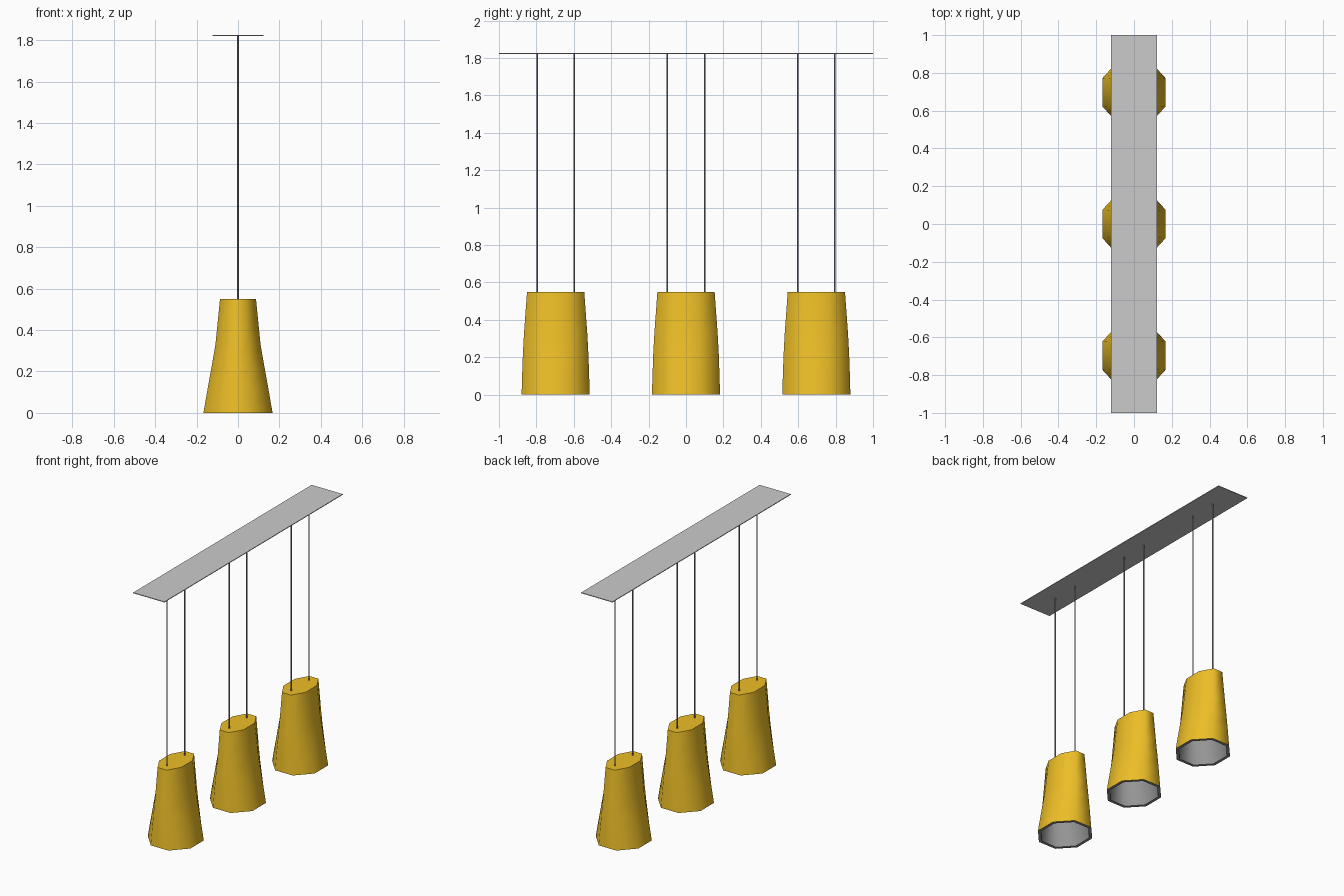
import bpy, bmesh, math

if "Cube" in bpy.data.objects:
    bpy.data.objects.remove(bpy.data.objects["Cube"])

yellow = bpy.data.materials.new("yellow")
yellow.diffuse_color = (0.85, 0.52, 0.02, 1)
yellow.use_nodes = True
yellow.node_tree.nodes["Principled BSDF"].inputs["Base Color"].default_value = yellow.diffuse_color
grey = bpy.data.materials.new("grey")
grey.diffuse_color = (0.3, 0.3, 0.3, 1)
grey.use_nodes = True
grey.node_tree.nodes["Principled BSDF"].inputs["Base Color"].default_value = grey.diffuse_color

# (z, half width x, half depth y) of the flared eight-sided shade
PROFILE = [(0, 0.167, 0.182), (0.11, 0.148, 0.179), (0.22, 0.128, 0.175),
           (0.33, 0.109, 0.169), (0.55, 0.087, 0.153)]
WALL = 0.02


def ring(bm, z, rx, ry):
    k = 1 / math.cos(math.pi / 8)
    angles = [math.pi / 8 + i * math.pi / 4 for i in range(8)]
    return [bm.verts.new((rx * k * math.cos(a), ry * k * math.sin(a), z)) for a in angles]


def bridge(bm, a, b, mat):
    for i in range(8):
        j = (i + 1) % 8
        bm.faces.new((a[i], a[j], b[j], b[i])).material_index = mat


def shade(name, y):
    bm = bmesh.new()
    outer = [ring(bm, *p) for p in PROFILE]
    inner = [ring(bm, min(z, 0.53), rx - WALL, ry - WALL) for z, rx, ry in PROFILE]
    for a, b in zip(outer, outer[1:]):
        bridge(bm, a, b, 0)
    for a, b in zip(inner, inner[1:]):
        bridge(bm, b, a, 1)
    bridge(bm, inner[0], outer[0], 1)
    bm.faces.new(outer[-1])
    bm.faces.new(inner[-1][::-1]).material_index = 1
    bmesh.ops.recalc_face_normals(bm, faces=bm.faces)
    me = bpy.data.meshes.new(name)
    bm.to_mesh(me)
    bm.free()
    me.materials.append(yellow)
    me.materials.append(grey)
    ob = bpy.data.objects.new(name, me)
    ob.location.y = y
    bpy.context.collection.objects.link(ob)
    bpy.ops.object.select_all(action='DESELECT')
    ob.select_set(True)
    bpy.context.view_layer.objects.active = ob
    bpy.ops.object.shade_smooth_by_angle(angle=math.radians(60))


# Ceiling plate
bpy.ops.mesh.primitive_cube_add(size=1, location=(0, 0, 1.823))
plate = bpy.context.object
plate.name = "ceiling_plate"
plate.scale = (0.245, 2, 0.005)

# Three shades, each hung from two wires
for label, y in (("left", -0.697), ("middle", 0), ("right", 0.697)):
    shade(f"{label}_shade", y)
    for side, dy in (("a", -0.099), ("b", 0.099)):
        bpy.ops.mesh.primitive_cylinder_add(vertices=8, radius=0.004, depth=1.275,
                                            location=(0, y + dy, 1.185))
        wire = bpy.context.object
        wire.name = f"{label}_wire_{side}"
        wire.data.materials.append(grey)
        bpy.ops.object.shade_smooth_by_angle(angle=math.radians(60))
